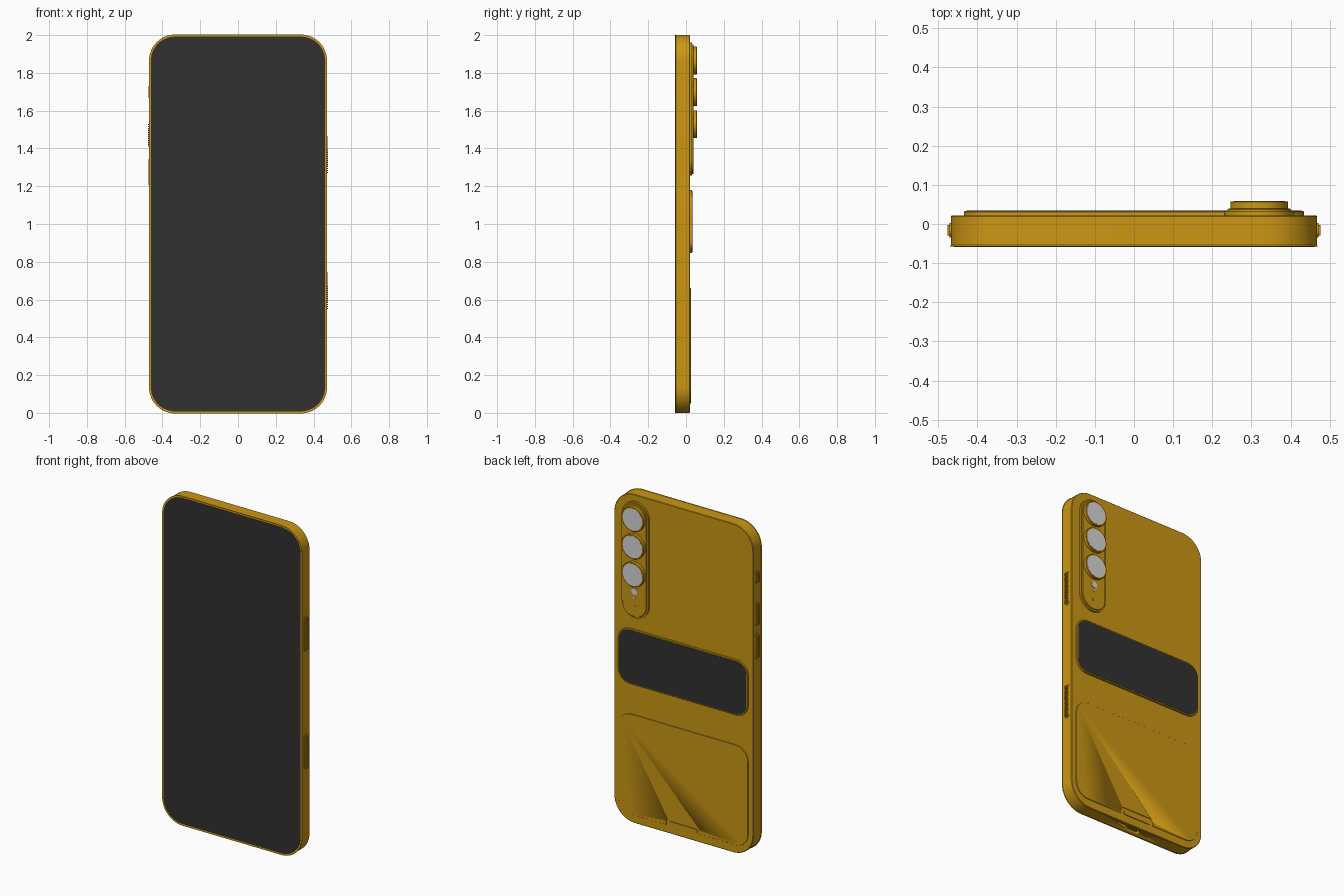
import bpy, bmesh, math

cube = bpy.data.objects.get("Cube")
if cube:
    bpy.data.objects.remove(cube, do_unlink=True)


def material(name, rgb):
    m = bpy.data.materials.new(name)
    m.use_nodes = True
    m.diffuse_color = (*rgb, 1)
    m.node_tree.nodes["Principled BSDF"].inputs["Base Color"].default_value = (*rgb, 1)
    return m


GOLD = material("gold", (0.6, 0.31, 0.007))
DARK = material("dark_glass", (0.031, 0.031, 0.031))
LIGHT = material("light_grey", (0.68, 0.68, 0.68))


def rounded(cu, cv, w, h, r, n=12):
    """Outline of a rounded rectangle; a full radius gives a capsule or circle."""
    pts = []
    for k, (su, sv) in enumerate([(1, 1), (-1, 1), (-1, -1), (1, -1)]):
        for i in range(n + 1):
            a = math.pi / 2 * (k + i / n)
            pts.append((cu + su * (w / 2 - r) + r * math.cos(a),
                        cv + sv * (h / 2 - r) + r * math.sin(a)))
    return pts


def prism(name, pts, axis, a, b, mat, bevel=0):
    """Extrude an outline along an axis from a to b, with optional cap bevels."""
    place = {"x": lambda u, v, w: (w, u, v),
             "y": lambda u, v, w: (u, w, v),
             "z": lambda u, v, w: (u, v, w)}[axis]
    bm = bmesh.new()
    low = [bm.verts.new(place(u, v, a)) for u, v in pts]
    high = [bm.verts.new(place(u, v, b)) for u, v in pts]
    caps = [bm.faces.new(low), bm.faces.new(high)]
    n = len(pts)
    for i in range(n):
        j = (i + 1) % n
        bm.faces.new((low[i], low[j], high[j], high[i]))
    bmesh.ops.remove_doubles(bm, verts=bm.verts, dist=1e-5)
    if bevel:
        edges = {e for f in caps for e in f.edges}
        bmesh.ops.bevel(bm, geom=list(edges), offset=bevel, segments=1, affect="EDGES")
    bmesh.ops.recalc_face_normals(bm, faces=bm.faces)
    me = bpy.data.meshes.new(name)
    bm.to_mesh(me)
    bm.free()
    me.materials.append(mat)
    me.shade_smooth()
    me.set_sharp_from_angle(angle=math.radians(30))
    ob = bpy.data.objects.new(name, me)
    bpy.context.collection.objects.link(ob)
    return ob


def cut(target, cutter):
    mod = target.modifiers.new("cut", "BOOLEAN")
    mod.operation = "DIFFERENCE"
    mod.solver = "EXACT"
    mod.object = cutter
    cutter.hide_render = True
    cutter.hide_viewport = True


# Body with charging port, and the front glass
BACK = 0.022
body = prism("body", rounded(0, 1, 0.936, 2, 0.135), "y", -0.057, BACK, GOLD, 0.003)
cut(body, prism("port_cutter", rounded(0, -0.017, 0.1, 0.03, 0.0149, 6), "z", -0.02, 0.03, GOLD))
prism("port_tongue", rounded(0, -0.017, 0.07, 0.008, 0.002, 2), "z", 0.004, 0.04, GOLD)
prism("screen", rounded(0, 1, 0.922, 1.984, 0.128), "y", -0.0585, -0.0565, DARK)

# Camera island in two steps
CAM_X = 0.32
prism("camera_island_base", rounded(CAM_X, 1.608, 0.18, 0.705, 0.0899), "y", BACK - 0.005, 0.033, GOLD)
prism("camera_island", rounded(CAM_X, 1.608, 0.162, 0.687, 0.0809), "y", 0.03, 0.039, GOLD, 0.002)

# Three lenses with light glass
for i, z in enumerate((1.865, 1.698, 1.528)):
    prism(f"lens_barrel_{i + 1}", rounded(CAM_X, z, 0.148, 0.148, 0.0739), "y", 0.035, 0.058, GOLD, 0.002)
    prism(f"lens_glass_{i + 1}", rounded(CAM_X, z, 0.132, 0.132, 0.0659), "y", 0.056, 0.0586, LIGHT)

# Flash, sensor and microphone
prism("flash", rounded(CAM_X, 1.42, 0.036, 0.036, 0.01, 4), "y", 0.037, 0.041, LIGHT)
prism("sensor", rounded(CAM_X, 1.382, 0.014, 0.014, 0.0069, 4), "y", 0.037, 0.041, LIGHT)
prism("microphone", rounded(CAM_X, 1.327, 0.022, 0.022, 0.0109, 4), "y", 0.037, 0.041, GOLD)

# Rear display in a gold frame
prism("rear_display_frame", rounded(0, 1.013, 0.87, 0.335, 0.075), "y", BACK - 0.005, 0.033, GOLD, 0.002)
prism("rear_display", rounded(0, 1.013, 0.856, 0.321, 0.068), "y", 0.031, 0.0345, DARK)

# Lower cover with a notch for its grip tab
cover = prism("lower_cover", rounded(0, 0.355, 0.87, 0.61, 0.085), "y", BACK - 0.005, 0.026, GOLD, 0.001)
cut(cover, prism("notch_cutter", rounded(0, 0.06, 0.23, 0.06, 0.02, 5), "y", 0, 0.05, GOLD))
prism("grip_tab", rounded(0, 0.063, 0.19, 0.026, 0.0129, 5), "y", BACK - 0.005, 0.027, GOLD)


def ridged_button(name, side, z0, z1):
    """A capsule base on the side of the body with a row of fine ridges."""
    x0, x1, x2 = side * 0.46, side * 0.471, side * 0.477
    mid, length, pitch = -0.016, z1 - z0, 0.0105
    prism(name, rounded(mid, (z0 + z1) / 2, 0.036, length, 0.0179, 6), "x", x0, x1, GOLD)
    ridges = prism(name + "_ridges", rounded(mid, z0 + 0.012, 0.026, 0.006, 0.001, 1),
                   "x", x0, x2, GOLD)
    array = ridges.modifiers.new("rows", "ARRAY")
    array.use_relative_offset = False
    array.use_constant_offset = True
    array.constant_offset_displace = (0, 0, pitch)
    array.count = int((length - 0.024) / pitch) + 1


# Side buttons
ridged_button("left_upper_button", 1, 1.26, 1.475)
ridged_button("left_lower_button", 1, 0.54, 0.755)
ridged_button("right_small_button", -1, 1.66, 1.74)
ridged_button("right_upper_button", -1, 1.4, 1.54)
ridged_button("right_lower_button", -1, 1.2, 1.36)
